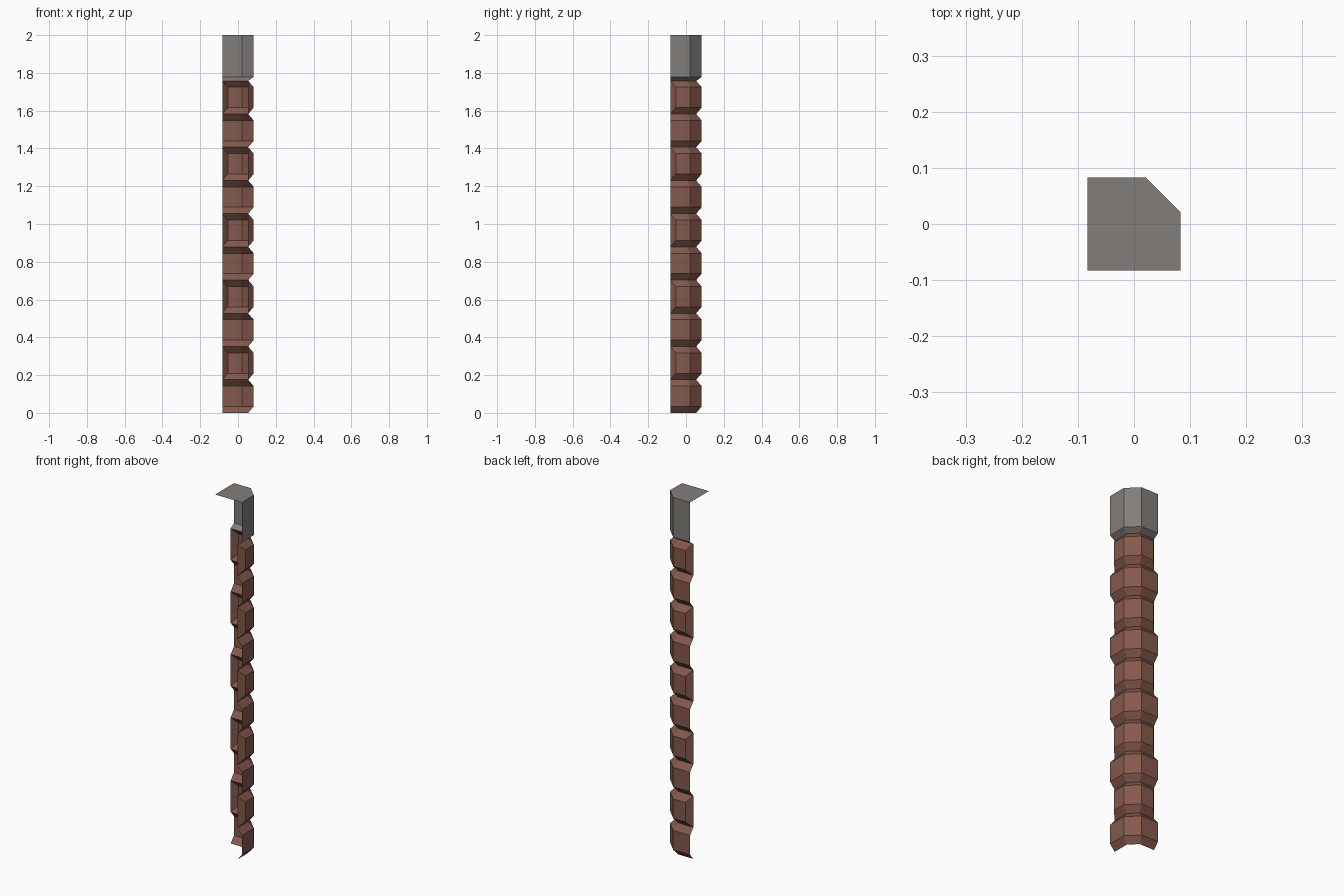
import bpy, bmesh

if "Cube" in bpy.data.objects:
    bpy.data.objects.remove(bpy.data.objects["Cube"])

H = 0.083        # half width
C = 0.021        # where the corner chamfer starts
D = 0.029        # groove depth
M = D * 0.4142   # mitre shift of the chamfer in the groove
COURSES, PITCH, BEVEL = 10, 0.1758, 0.034


def material(name, rgb):
    m = bpy.data.materials.new(name)
    m.diffuse_color = (*rgb, 1)
    m.use_nodes = True
    m.node_tree.nodes["Principled BSDF"].inputs["Base Color"].default_value = m.diffuse_color
    return m


brick = material("red brick", (0.235, 0.100, 0.072))
stone = material("grey stone", (0.222, 0.208, 0.194))


def ring(inset, end):
    """Open outline round the +x/+y corner, from the +x wall to the +y wall."""
    w, c = H - inset, C - M * (inset / D)
    return [(w, -end), (w, c), (c, w), (-end, w)]


def make(name, levels, mat, close_ends=False, top=False):
    """Skin a stack of (inset, end, z) rings; optionally slope the ends or cap the top."""
    bm = bmesh.new()
    rows = [[bm.verts.new((x, y, z)) for x, y in ring(i, e)] for i, e, z in levels]
    for a, b in zip(rows, rows[1:]):
        for k in range(3):
            bm.faces.new((a[k], a[k + 1], b[k + 1], b[k]))
    if close_ends:
        r = rows
        bm.faces.new((r[0][0], r[1][0], r[2][0], r[3][0]))
        bm.faces.new((r[3][3], r[2][3], r[1][3], r[0][3]))
    if top:
        bm.faces.new(rows[-1] + [bm.verts.new((-H, -H, levels[-1][2]))])
    me = bpy.data.meshes.new(name)
    bm.to_mesh(me)
    bm.free()
    me.materials.append(mat)
    ob = bpy.data.objects.new(name, me)
    bpy.context.collection.objects.link(ob)


# Alternating long bricks and short bricks with sloped ends
for i in range(COURSES):
    z0, z1 = i * PITCH, (i + 1) * PITCH
    short = i % 2 == 1
    e = H - D if short else H
    make("short_brick" if short else "long_brick",
         [(D, H, z0), (0, e, z0 + BEVEL), (0, e, z1 - BEVEL), (D, H, z1)],
         brick, close_ends=short)

# Stone cap block with a bevelled foot and flat top
zc = COURSES * PITCH
make("stone_cap", [(D, H, zc), (0, H, zc + 0.02), (0, H, 2.0)], stone, top=True)
